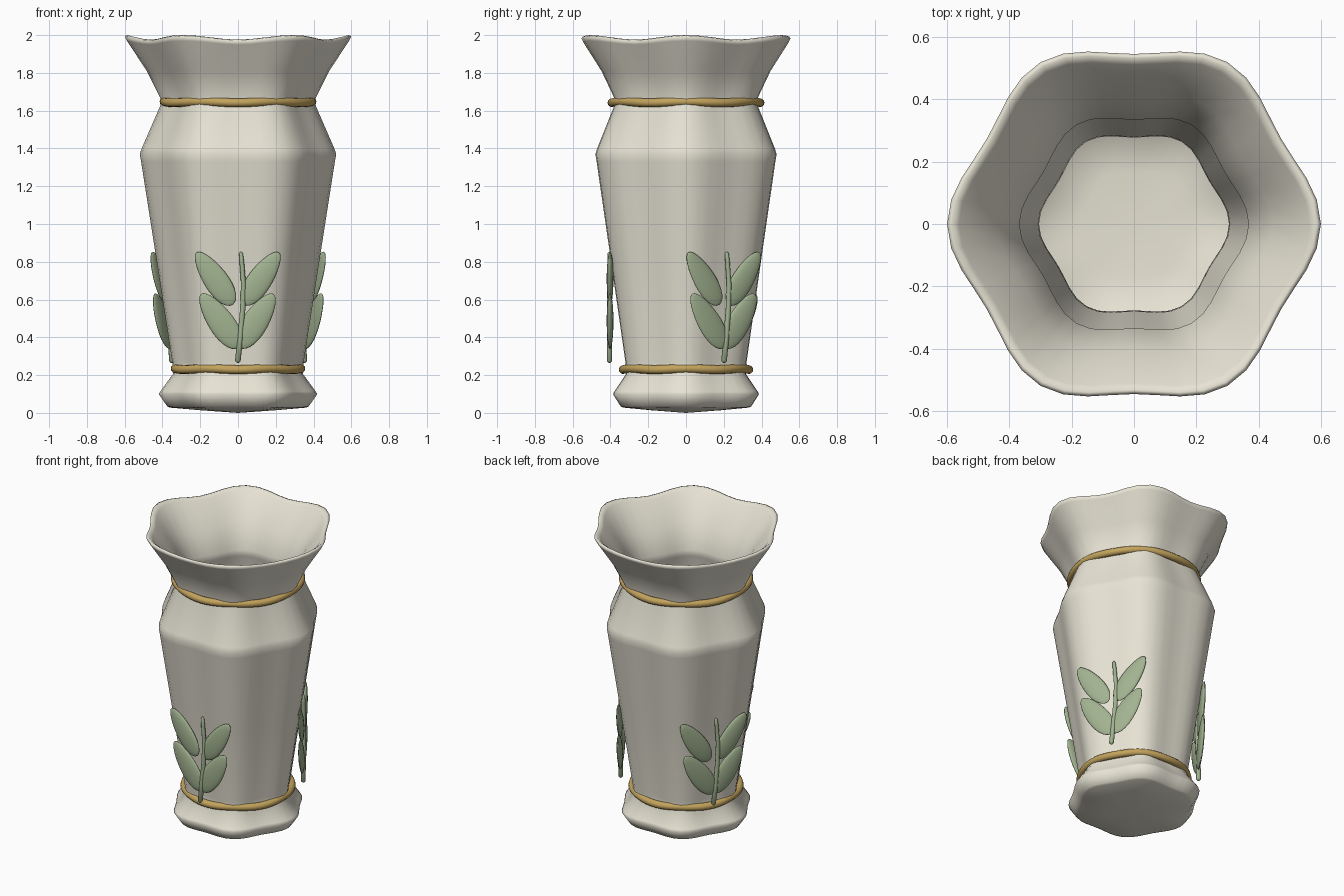
import bpy, bmesh
from math import sin, cos, pi, radians, atan2
from mathutils import Vector, Matrix

if "Cube" in bpy.data.objects:
    bpy.data.objects.remove(bpy.data.objects["Cube"])


def material(name, rgb):
    m = bpy.data.materials.new(name)
    m.diffuse_color = (*rgb, 1)
    m.use_nodes = True
    m.node_tree.nodes["Principled BSDF"].inputs["Base Color"].default_value = m.diffuse_color
    return m


CREAM = material("cream_glaze", (0.80, 0.77, 0.66))
GOLD = material("gold", (0.55, 0.37, 0.11))
GREEN = material("leaf_green", (0.36, 0.45, 0.28))


def finish(name, bm, mat):
    bmesh.ops.recalc_face_normals(bm, faces=bm.faces)
    for f in bm.faces:
        f.smooth = True
    me = bpy.data.meshes.new(name)
    bm.to_mesh(me)
    bm.free()
    me.materials.append(mat)
    ob = bpy.data.objects.new(name, me)
    bpy.context.collection.objects.link(ob)
    return ob


def bridge(bm, loops):
    for a, b in zip(loops, loops[1:]):
        n = len(a)
        for i in range(n):
            j = (i + 1) % n
            bm.faces.new((a[i], a[j], b[j], b[i]))


# Vase body: softly six-lobed lathe, (corner radius, height, rim wave)
profile = [
    (0.20, 0.014, 0), (0.36, 0.028, 0), (0.375, 0.035, 0), (0.42, 0.10, 0),
    (0.41, 0.115, 0), (0.345, 0.205, 0), (0.348, 0.27, 0), (0.43, 0.80, 0),
    (0.513, 1.33, 0), (0.52, 1.37, 0), (0.51, 1.40, 0), (0.41, 1.63, 0),
    (0.408, 1.66, 0), (0.485, 1.81, 0.003), (0.588, 1.96, 0.010),
    (0.60, 1.983, 0.012), (0.585, 1.988, 0.012), (0.562, 1.97, 0.012),
    (0.445, 1.81, 0.003), (0.368, 1.66, 0), (0.37, 1.62, 0), (0.478, 1.37, 0),
    (0.39, 0.80, 0), (0.308, 0.27, 0), (0.305, 0.205, 0), (0.36, 0.11, 0),
    (0.33, 0.075, 0), (0.18, 0.06, 0)]
SEG = 48
bm = bmesh.new()
loops = []
for r, z, wave in profile:
    loop = []
    for i in range(SEG):
        a = 2 * pi * i / SEG
        rr = r * (1 - 0.045 * (1 - cos(6 * a)))
        loop.append(bm.verts.new((rr * cos(a), rr * sin(a), z + wave * cos(6 * a))))
    loops.append(loop)
bridge(bm, loops)
for loop, z in ((loops[0], 0.0), (loops[-1], 0.055)):
    c = bm.verts.new((0, 0, z))
    for i in range(SEG):
        bm.faces.new((loop[i], loop[(i + 1) % SEG], c))
finish("vase_body", bm, CREAM)


# Gold bands around the neck and foot
def band(name, radius, z, tube):
    bm = bmesh.new()
    loops = []
    for k in range(12):
        t = 2 * pi * k / 12
        rr = radius + tube * cos(t)
        loops.append([bm.verts.new((rr * cos(a), rr * sin(a),
                                    z + tube * sin(t) + 0.003 * cos(6 * a)))
                      for a in (2 * pi * i / 60 for i in range(60))])
    bridge(bm, loops + [loops[0]])
    finish(name, bm, GOLD)


band("neck_band", 0.392, 1.645, 0.023)
band("foot_band", 0.333, 0.232, 0.023)


# Leaf sprigs, drawn in a flat plane facing -y, then turned about z
def leaf(name, base, tip, width, turn):
    d = Vector(tip) - Vector(base)
    bm = bmesh.new()
    bmesh.ops.create_uvsphere(bm, u_segments=20, v_segments=14, radius=1)
    for v in bm.verts:
        s = 1 - 0.18 * v.co.z          # narrower toward the tip
        v.co = (v.co.x * width * s, v.co.y * 0.018, v.co.z * d.length / 2)
    mid = (Vector(base) + Vector(tip)) / 2
    bm.transform(turn @ Matrix.Translation((mid.x, -0.402, mid.y))
                 @ Matrix.Rotation(atan2(d.x, d.y), 4, 'Y'))
    finish(name, bm, GREEN)


def stem(name, turn):
    path = [(0.0, 0.265, 0.006), (-0.001, 0.275, 0.015), (0.012, 0.40, 0.015),
            (0.025, 0.55, 0.014), (0.029, 0.68, 0.013), (0.020, 0.80, 0.012),
            (0.016, 0.845, 0.010), (0.015, 0.853, 0.004)]
    bm = bmesh.new()
    loops = [[bm.verts.new((x + r * cos(t), -0.405 + r * sin(t), z))
              for t in (2 * pi * k / 10 for k in range(10))] for x, z, r in path]
    bridge(bm, loops)
    bm.faces.new(loops[0])
    bm.faces.new(loops[-1])
    bm.transform(turn)
    finish(name, bm, GREEN)


leaves = {"lower_left": ((0.005, 0.345), (-0.195, 0.63), 0.068),
          "lower_right": ((0.005, 0.345), (0.188, 0.63), 0.068),
          "upper_left": ((-0.027, 0.573), (-0.219, 0.85), 0.064),
          "upper_right": ((0.027, 0.573), (0.216, 0.85), 0.064)}
for side, deg in (("front", 0), ("right", 120), ("left", 240)):
    turn = Matrix.Rotation(radians(deg), 4, 'Z')
    stem(f"{side}_stem", turn)
    for part, (base, tip, w) in leaves.items():
        leaf(f"{side}_leaf_{part}", base, tip, w, turn)
